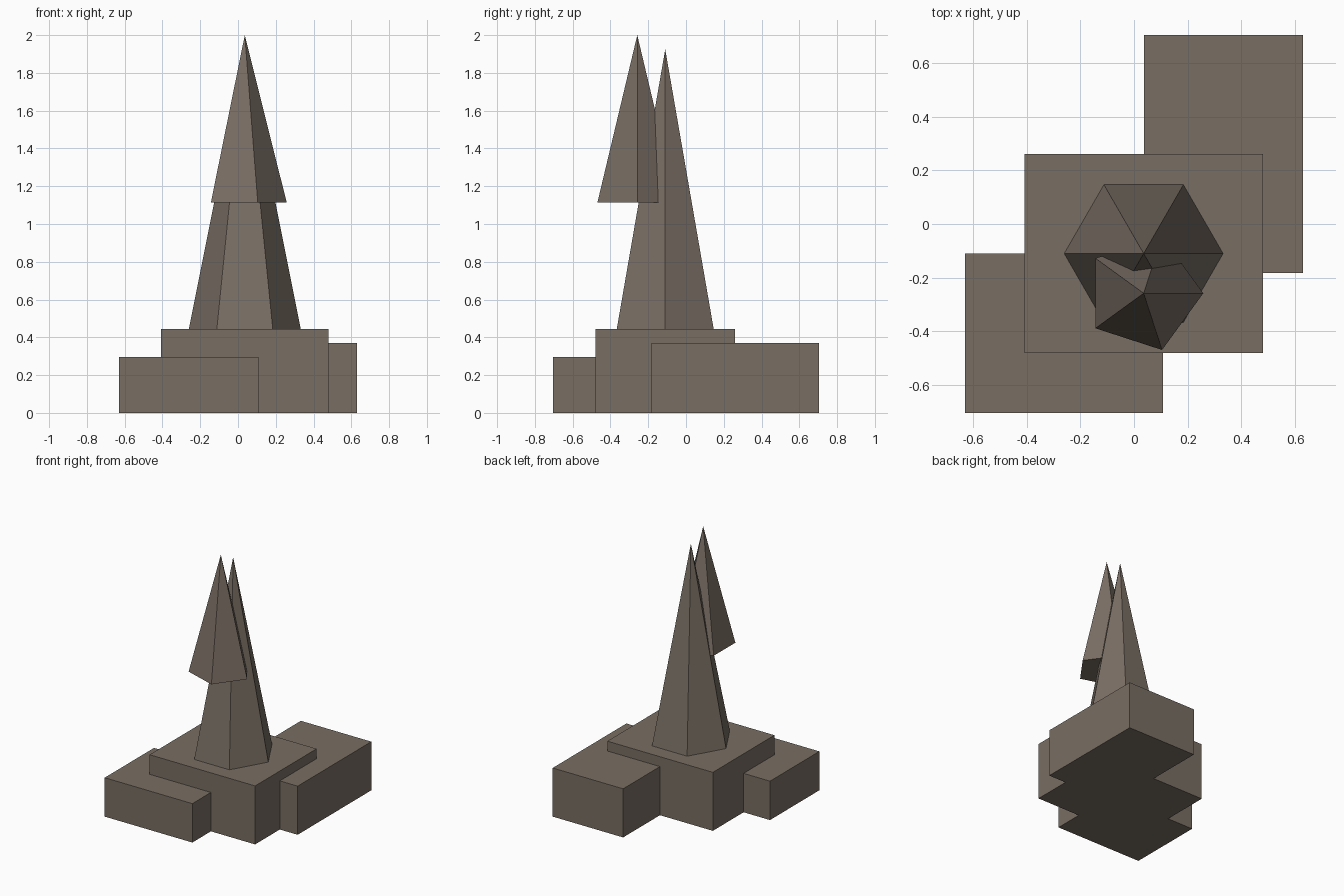
import bpy, bmesh
from math import cos, sin, tau

if "Cube" in bpy.data.objects:
    bpy.data.objects.remove(bpy.data.objects["Cube"])

stone = bpy.data.materials.new("stone")
stone.diffuse_color = (0.19, 0.155, 0.125, 1)
stone.use_nodes = True
stone.node_tree.nodes["Principled BSDF"].inputs["Base Color"].default_value = stone.diffuse_color


def finish(name, bm):
    bmesh.ops.recalc_face_normals(bm, faces=bm.faces)
    mesh = bpy.data.meshes.new(name)
    bm.to_mesh(mesh)
    bm.free()
    mesh.materials.append(stone)
    bpy.context.collection.objects.link(bpy.data.objects.new(name, mesh))


def block(name, x0, x1, y0, y1, height):
    bm = bmesh.new()
    base = bm.faces.new([bm.verts.new((x, y, 0)) for x, y in
                         ((x0, y0), (x1, y0), (x1, y1), (x0, y1))])
    top = bmesh.ops.extrude_face_region(bm, geom=[base], use_keep_orig=True)
    verts = [v for v in top["geom"] if isinstance(v, bmesh.types.BMVert)]
    bmesh.ops.translate(bm, verts=verts, vec=(0, 0, height))
    finish(name, bm)


def spire(name, sides, radius, x, y, z0, z1):
    bm = bmesh.new()
    ring = [bm.verts.new((x + radius * cos(tau * i / sides),
                          y + radius * sin(tau * i / sides), z0))
            for i in range(sides)]
    tip = bm.verts.new((x, y, z1))
    bm.faces.new(ring)
    for i in range(sides):
        bm.faces.new((ring[i], ring[(i + 1) % sides], tip))
    finish(name, bm)


# Overlapping base blocks
block("centre_block", -0.408, 0.48, -0.48, 0.26, 0.445)
block("front_left_block", -0.63, 0.108, -0.703, -0.11, 0.296)
block("back_right_block", 0.037, 0.63, -0.183, 0.703, 0.37)

# Six-sided main spire and the five-sided spire cutting into its front
spire("main_spire", 6, 0.296, 0.036, -0.11, 0.445, 1.925)
spire("front_spire", 5, 0.222, 0.036, -0.258, 1.113, 2.0)
